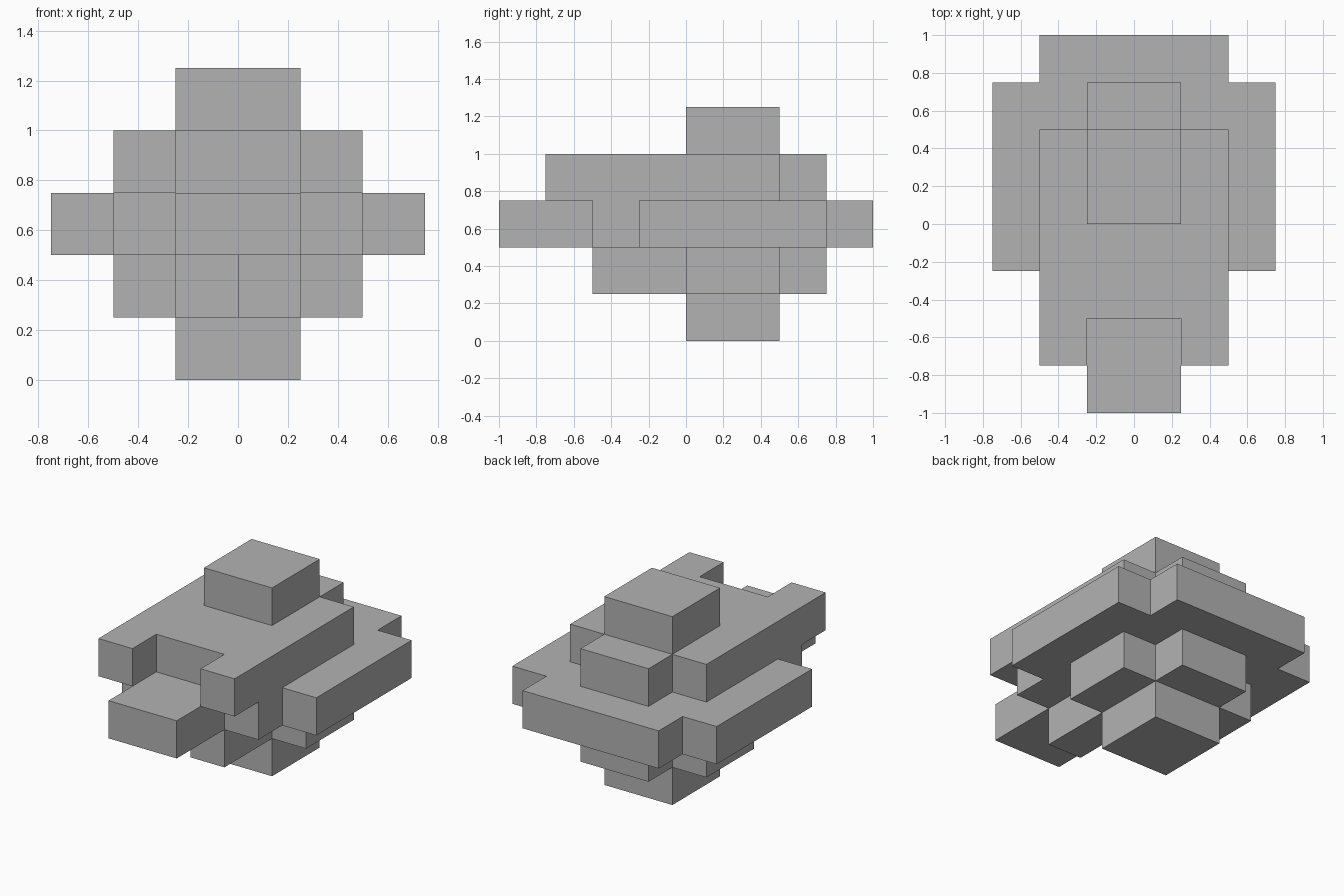
import bpy
import bmesh

cube = bpy.data.objects.get("Cube")
if cube:
    bpy.data.objects.remove(cube, do_unlink=True)

U = 0.25  # size of one grid step

grey = bpy.data.materials.new("plain_grey")
grey.use_nodes = True
colour = (0.45, 0.45, 0.45, 1)
grey.diffuse_color = colour
grey.node_tree.nodes["Principled BSDF"].inputs["Base Color"].default_value = colour


def mirrored(half):
    """Close a right-hand outline (front to back) with its mirror image."""
    return half + [(-x, y) for x, y in reversed(half)]


def tier(name, level, outline):
    """Extrude an outline, in grid steps, into a slab one step high."""
    bm = bmesh.new()
    base = bm.faces.new([bm.verts.new((x * U, y * U, level * U)) for x, y in outline])
    top = bmesh.ops.extrude_face_region(bm, geom=[base])["geom"]
    verts = [v for v in top if isinstance(v, bmesh.types.BMVert)]
    bmesh.ops.translate(bm, verts=verts, vec=(0, 0, U))
    bmesh.ops.recalc_face_normals(bm, faces=bm.faces)
    mesh = bpy.data.meshes.new(name)
    bm.to_mesh(mesh)
    bm.free()
    mesh.materials.append(grey)
    obj = bpy.data.objects.new(name, mesh)
    bpy.context.collection.objects.link(obj)


# Square blocks at the bottom and top
block = mirrored([(1, 0), (1, 2)])
tier("bottom_block", 0, block)
tier("top_block", 4, block)

# Cross-shaped lower tier, with an uneven stepped front
right_wing = [(1, 0), (2, 0), (2, 2), (1, 2), (1, 3)]
left_wing = [(-x, y) for x, y in reversed(right_wing)]
stepped_front = [(-1, -1), (0, -1), (0, -2), (1, -2)]
tier("lower_tier", 1, right_wing + left_wing + stepped_front)

# Widest middle tier with side wings and a front tongue
tier("middle_tier", 2, mirrored(
    [(1, -4), (1, -2), (2, -2), (2, -1), (3, -1), (3, 3), (2, 3), (2, 4)]))

# Upper tier with a notch in front and a tab behind
tier("upper_tier", 3, mirrored(
    [(1, -2), (1, -3), (2, -3), (2, 2), (1, 2), (1, 3)]))
